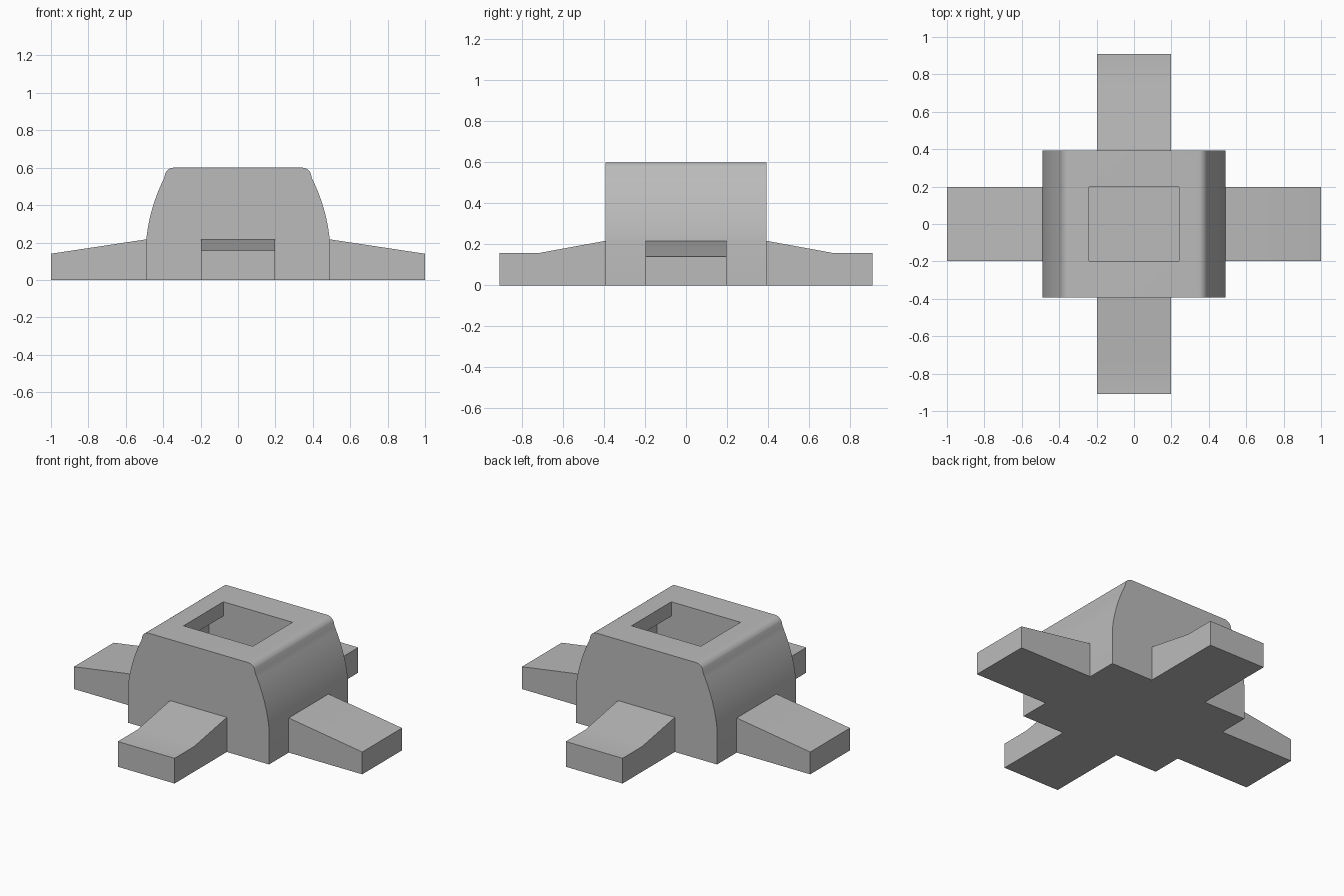
import bpy
import math
from mathutils import Matrix

cube = bpy.data.objects.get("Cube")
if cube:
    bpy.data.objects.remove(cube, do_unlink=True)

grey = bpy.data.materials.new("plain grey")
grey.use_nodes = True
grey.diffuse_color = (0.5, 0.5, 0.5, 1)
grey.node_tree.nodes["Principled BSDF"].inputs["Base Color"].default_value = (0.5, 0.5, 0.5, 1)


def extrude_profile(name, profile, half_width, turn=0):
    """Extrude an (x, z) profile along y, then turn it about z."""
    n = len(profile)
    verts = [(x, y, z) for y in (-half_width, half_width) for x, z in profile]
    faces = [tuple(range(n)), tuple(reversed(range(n, 2 * n)))]
    faces += [(i, i + n, (i + 1) % n + n, (i + 1) % n) for i in range(n)]
    mesh = bpy.data.meshes.new(name)
    mesh.from_pydata(verts, [], faces)
    mesh.transform(Matrix.Rotation(math.radians(turn), 4, "Z"))
    mesh.materials.append(grey)
    obj = bpy.data.objects.new(name, mesh)
    bpy.context.collection.objects.link(obj)
    return obj


def box_profile(half, low, high):
    return [(-half, low), (half, low), (half, high), (-half, high)]


def activate(obj):
    bpy.ops.object.select_all(action="DESELECT")
    obj.select_set(True)
    bpy.context.view_layer.objects.active = obj


# Body: upright base, bowed flank, rounded shoulder, flat top
flank = []
for i in range(13):
    t = i / 12
    flank.append((0.49 - 0.03 * t - 0.065 * t * t, 0.217 + 0.328 * t))
shoulder = []
for i in range(1, 8):
    a = math.radians(20 + 70 * i / 7)
    shoulder.append((0.345 + 0.05 * math.cos(a), 0.545 + 0.055 * math.sin(a)))
right_half = [(0.49, 0)] + flank + shoulder
body = extrude_profile("body", right_half + [(-x, z) for x, z in reversed(right_half)], 0.392)

# Hollow: opening in the top, wider chamber below it
cutters = [
    extrude_profile("opening_cutter", box_profile(0.24, 0.3, 0.7), 0.197),
    extrude_profile("chamber_cutter", box_profile(0.34, 0.1, 0.51), 0.197),
]
activate(body)
for cutter in cutters:
    cut = body.modifiers.new(cutter.name, "BOOLEAN")
    cut.operation = "DIFFERENCE"
    cut.solver = "EXACT"
    cut.object = cutter
    bpy.ops.object.modifier_apply(modifier=cut.name)
    bpy.data.objects.remove(cutter, do_unlink=True)

# Arms: plain wedges at the sides, kinked ramps at front and back
side_arm = [(0.47, 0), (1, 0), (1, 0.14), (0.49, 0.217), (0.47, 0.217)]
ramp_arm = [(0.37, 0), (0.91, 0), (0.91, 0.158), (0.715, 0.158), (0.392, 0.217), (0.37, 0.217)]
arms = [
    extrude_profile("left_arm", side_arm, 0.197),
    extrude_profile("right_arm", side_arm, 0.197, 180),
    extrude_profile("back_arm", ramp_arm, 0.197, 90),
    extrude_profile("front_arm", ramp_arm, 0.197, -90),
]

for obj in [body] + arms:
    activate(obj)
    bpy.ops.object.shade_smooth_by_angle(angle=math.radians(30))
